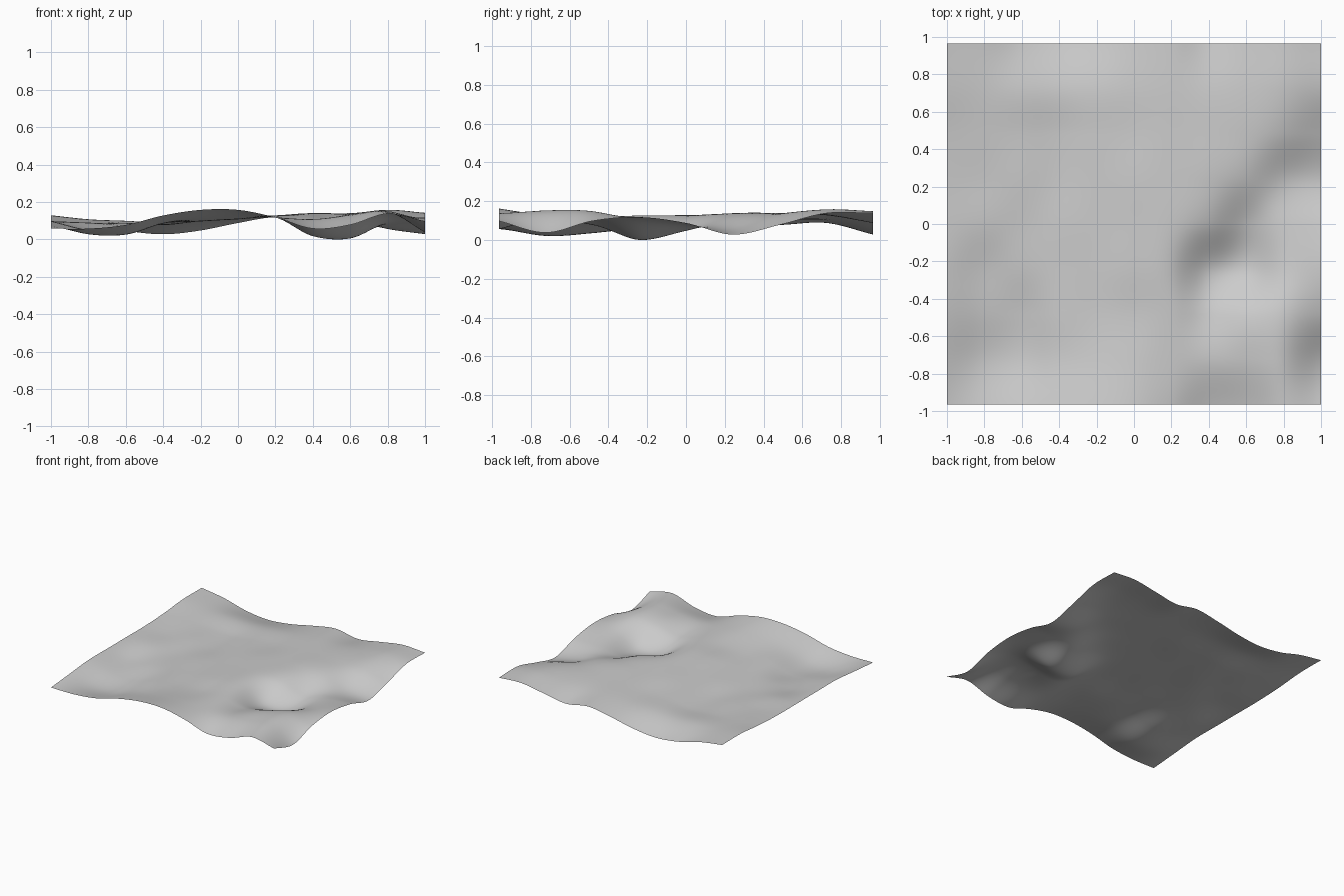
import bpy

HALF_WIDTH, HALF_DEPTH = 1.0, 0.965

# Left-to-right cross-sections of the land, front to back, heights in hundredths
PROFILES = [
    "6 6 8 13 16 16 12 6 8 14 10",
    "8 3 3 9 12 13 12 11 13 15 4",
    "10 5 4 9 10 11 12 8 12 15 10",
    "10 6 7 9 10 12 12 2 1 10 12",
    "10 9 8 9 10 12 13 11 5 8 9",
    "10 9 9 8 10 12 13 14 12 6 3",
    "11 10 9 8 10 11 13 14 14 13 8",
    "13 11 10 9 10 11 13 13 14 16 14",
    "13 10 5 3 5 9 12 9 12 15 14",
]
sections = [[float(h) / 100 for h in row.split()] for row in PROFILES]


def smooth_sample(values, fraction):
    """Smooth curve through evenly spaced values, fraction running along it."""
    last = len(values) - 1
    position = min(max(fraction, 0), 1) * last
    index = min(int(position), last - 1)
    t = position - index

    def value(i):
        # Continue the end slopes in a straight line past the borders
        if i < 0:
            return 2 * values[0] - values[1]
        if i > last:
            return 2 * values[last] - values[last - 1]
        return values[i]

    before, start, end, after = (value(index + k) for k in (-1, 0, 1, 2))
    slope_start, slope_end = (end - before) / 2, (after - start) / 2
    rise = end - start
    return (start + slope_start * t
            + (3 * rise - 2 * slope_start - slope_end) * t ** 2
            + (slope_start + slope_end - 2 * rise) * t ** 3)


def land_height(x, y):
    across = (x / HALF_WIDTH + 1) / 2
    along = (y / HALF_DEPTH + 1) / 2
    return smooth_sample([smooth_sample(row, across) for row in sections], along)


def flat_material(name, colour):
    material = bpy.data.materials.new(name)
    material.use_nodes = True
    material.diffuse_color = colour
    for node in material.node_tree.nodes:
        if node.type == "BSDF_PRINCIPLED":
            node.inputs["Base Color"].default_value = colour
    return material


default_cube = bpy.data.objects.get("Cube")
if default_cube:
    bpy.data.objects.remove(default_cube, do_unlink=True)

# Rolling sheet of land
bpy.ops.mesh.primitive_grid_add(x_subdivisions=100, y_subdivisions=96, size=2)
terrain = bpy.context.object
terrain.name = "terrain"
for vertex in terrain.data.vertices:
    vertex.co.x *= HALF_WIDTH
    vertex.co.y *= HALF_DEPTH
    vertex.co.z = land_height(vertex.co.x, vertex.co.y)

# Rest the lowest hollow on the ground plane
lowest = min(vertex.co.z for vertex in terrain.data.vertices)
for vertex in terrain.data.vertices:
    vertex.co.z -= lowest

terrain.data.materials.append(flat_material("light_grey", (0.6, 0.6, 0.6, 1)))
bpy.ops.object.shade_smooth()
